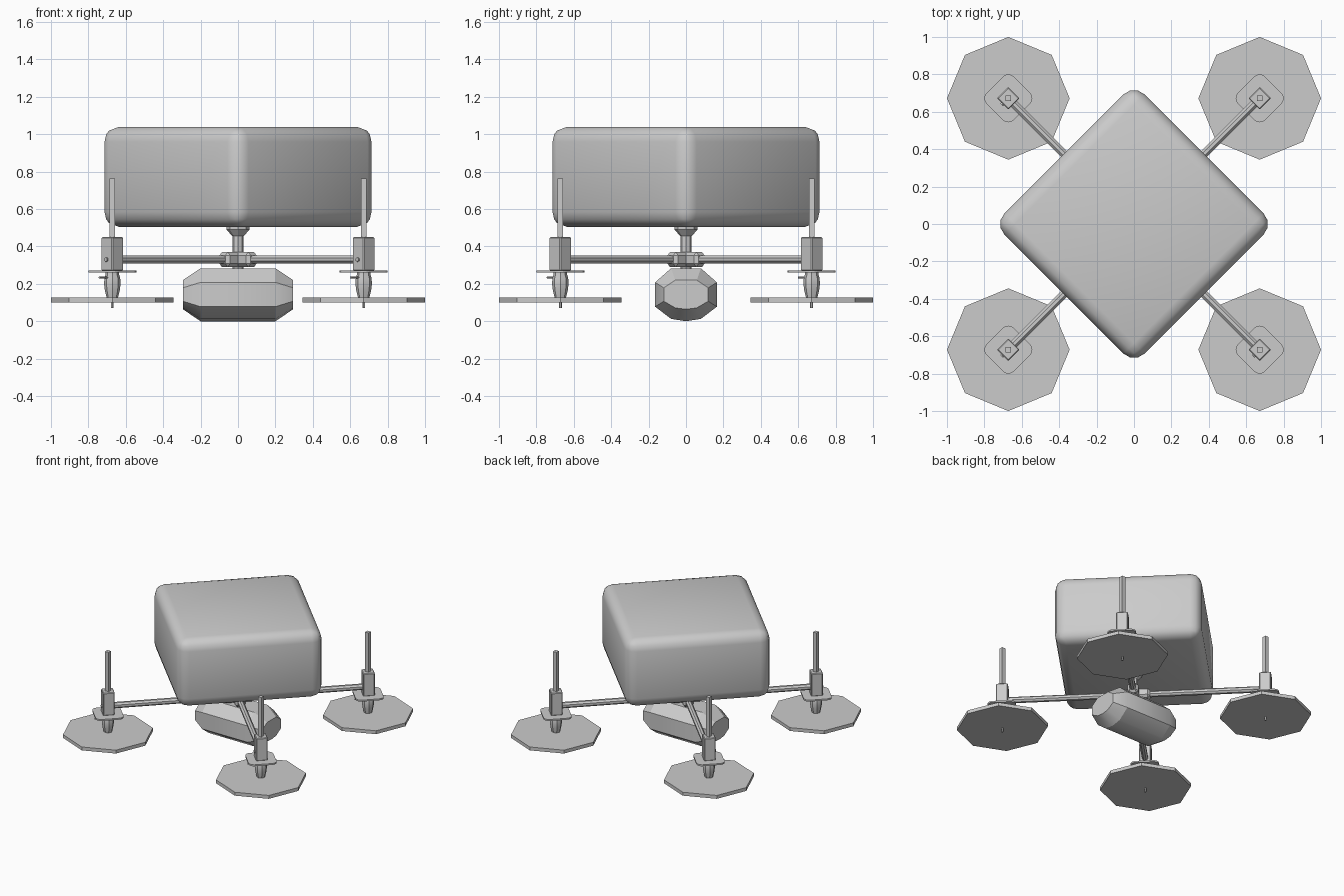
import bpy, bmesh, math
from mathutils import Matrix, Vector

if "Cube" in bpy.data.objects:
    bpy.data.objects.remove(bpy.data.objects["Cube"])

grey = bpy.data.materials.new("plain grey")
grey.use_nodes = True
COLOUR = (0.6, 0.6, 0.6, 1)
grey.diffuse_color = COLOUR
grey.node_tree.nodes["Principled BSDF"].inputs["Base Color"].default_value = COLOUR

DIAGONAL = math.pi / 4


def finish(bm, name, place, smooth=None):
    bmesh.ops.recalc_face_normals(bm, faces=bm.faces)
    mesh = bpy.data.meshes.new(name)
    bm.to_mesh(mesh)
    bm.free()
    mesh.materials.append(grey)
    obj = bpy.data.objects.new(name, mesh)
    bpy.context.collection.objects.link(obj)
    obj.matrix_world = place
    if smooth:
        bpy.ops.object.select_all(action="DESELECT")
        obj.select_set(True)
        bpy.context.view_layer.objects.active = obj
        bpy.ops.object.shade_smooth_by_angle(angle=math.radians(smooth))
    return obj


def at(centre, turn=0):
    return Matrix.Translation(centre) @ Matrix.Rotation(turn, 4, "Z")


def box(name, size, centre, turn=0, bevel=0, segments=1, upright_only=False, smooth=None):
    bm = bmesh.new()
    bmesh.ops.create_cube(bm, size=1)
    bmesh.ops.scale(bm, vec=size, verts=bm.verts)
    if bevel:
        edges = [e for e in bm.edges if not upright_only
                 or abs(e.verts[0].co.z - e.verts[1].co.z) > 1e-4]
        bmesh.ops.bevel(bm, geom=edges, offset=bevel, segments=segments,
                        profile=0.5, affect="EDGES")
    return finish(bm, name, at(centre, turn), smooth)


def loft(name, rings, place, smooth=None):
    # Skin equal-length rings of points and cap both ends
    bm = bmesh.new()
    loops = [[bm.verts.new(p) for p in ring] for ring in rings]
    n = len(loops[0])
    for a, b in zip(loops, loops[1:]):
        for i in range(n):
            j = (i + 1) % n
            bm.faces.new((a[i], a[j], b[j], b[i]))
    bm.faces.new(loops[0])
    bm.faces.new(loops[-1])
    return finish(bm, name, place, smooth)


def lathe(name, profile, sides, place, turn=0, smooth=None):
    angles = [turn + math.tau * i / sides for i in range(sides)]
    rings = [[(r * math.cos(a), r * math.sin(a), z) for a in angles] for r, z in profile]
    return loft(name, rings, place, smooth)


def rod(name, start, end, radius, sides=8):
    start, end = Vector(start), Vector(end)
    way = end - start
    place = Matrix.Translation(start) @ way.to_track_quat("Z", "Y").to_matrix().to_4x4()
    return lathe(name, [(radius, 0), (radius, way.length)], sides, place, math.pi / sides)


# Cargo body
box("cargo_body", (1.06, 1.06, 0.535), (0, 0, 0.772), DIAGONAL, 0.08, 3, smooth=40)

# Neck and crossed hub sleeves
lathe("neck", [(0.03, 0.28), (0.03, 0.455), (0.062, 0.49), (0.062, 0.52)], 8, at((0, 0, 0)))
for side in (-1, 1):
    box("hub_sleeve", (0.235, 0.08, 0.08), (0, 0, 0.33), side * DIAGONAL, 0.018)

# Faceted pod slung under the hub
half = [(0.08, 0.14), (0.165, 0.065), (0.165, -0.065), (0.08, -0.13)]
section = half + [(0, -0.143)] + [(-y, z) for y, z in reversed(half)]
rings = [[(x, y * sy, z * sz) for y, z in section]
         for x, sy, sz in ((-0.295, 0.72, 0.55), (-0.2, 1, 1), (0.2, 1, 1), (0.295, 0.72, 0.55))]
loft("under_pod", rings, at((0, 0, 0.143)), 30)

# Four identical rotor units on diagonal arms
SPREAD = 0.672
for sx in (-1, 1):
    for sy in (-1, 1):
        x, y = sx * SPREAD, sy * SPREAD
        here = at((x, y, 0))
        rod("arm", (sx * 0.05, sy * 0.05, 0.33), (x, y, 0.33), 0.023)
        box("motor_block", (0.085, 0.085, 0.18), (x, y, 0.36), DIAGONAL, 0.005)
        box("motor_plate", (0.205, 0.205, 0.012), (x, y, 0.266), DIAGONAL, 0.04, 4, True)
        box("mast", (0.03, 0.03, 0.33), (x, y, 0.597))
        lathe("motor_bulb", [(0.03, 0.125), (0.04, 0.165), (0.044, 0.2), (0.042, 0.232),
                             (0.036, 0.25), (0.036, 0.264)], 8, here, smooth=40)
        rod("shaft", (x, y, 0.07), (x, y, 0.14), 0.008, 6)
        lathe("rotor_disc", [(0.328, 0.1), (0.328, 0.127)], 8, here)
        rod("motor_pin", (x - 0.02, y - 0.02, 0.234), (x - 0.07, y - 0.07, 0.234), 0.006, 6)
        rod("block_bolt", (x - 0.025, y - 0.025, 0.33), (x - 0.036, y - 0.036, 0.33), 0.012, 6)
